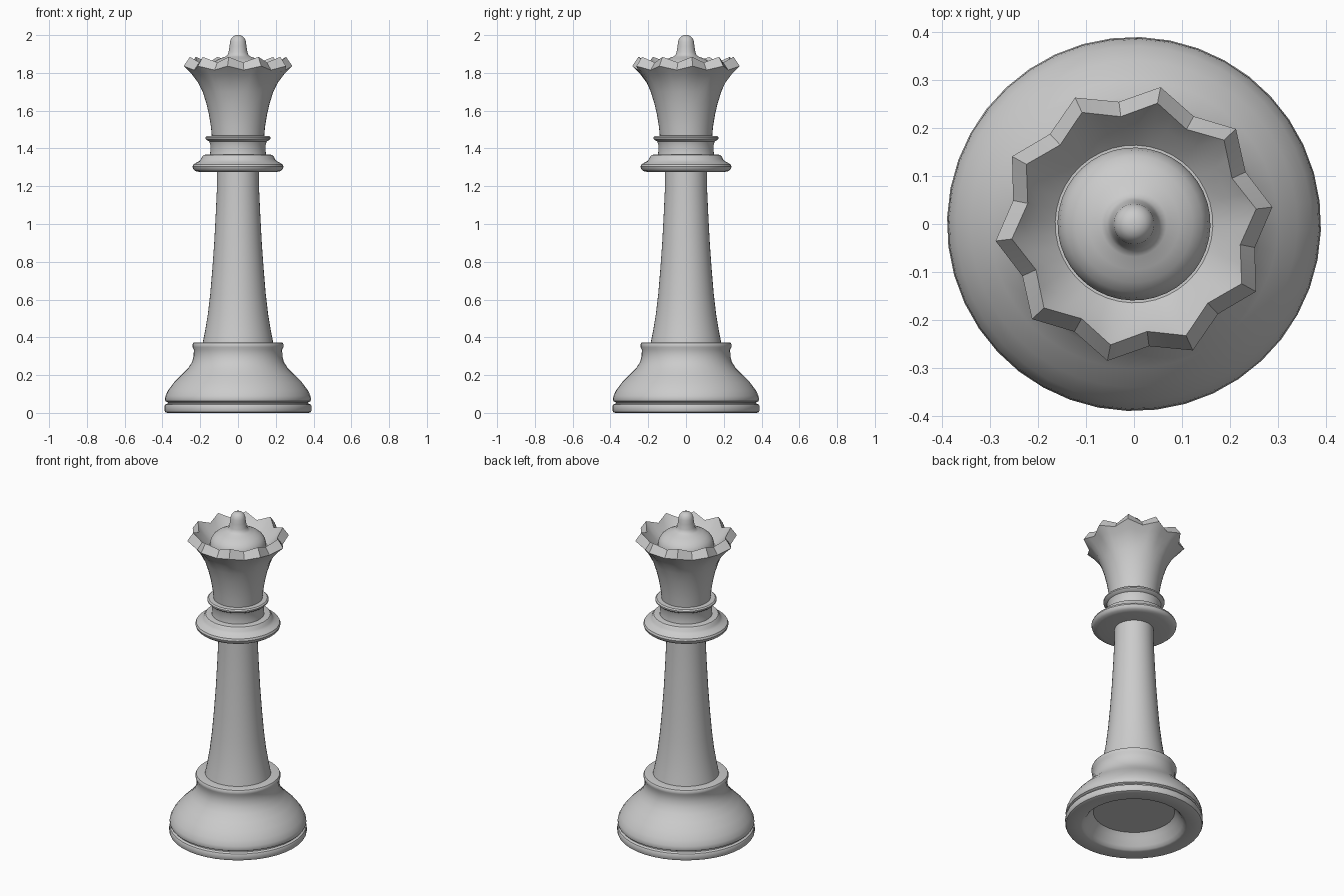
import bpy, bmesh
from math import sin, cos, pi, radians
from mathutils import Vector

cube = bpy.data.objects.get("Cube")
if cube:
    bpy.data.objects.remove(cube)

SEGMENTS = 40
START = radians(7)

grey = bpy.data.materials.new("light_grey")
grey.use_nodes = True
grey.diffuse_color = (0.6, 0.6, 0.6, 1)
grey.node_tree.nodes["Principled BSDF"].inputs["Base Color"].default_value = (0.6, 0.6, 0.6, 1)


def ring(r, z):
    """Plain circle of points."""
    return [Vector((r * cos(START + 2 * pi * i / SEGMENTS),
                    r * sin(START + 2 * pi * i / SEGMENTS), z)) for i in range(SEGMENTS)]


def star(peak_r, peak_z, notch_r, notch_z):
    """Ring of ten peaks and ten notches joined by straight edges."""
    corners = []
    for i in range(20):
        a = START + pi * i / 10
        r, z = (notch_r, notch_z) if i % 2 else (peak_r, peak_z)
        corners.append(Vector((r * cos(a), r * sin(a), z)))
    points = []
    for i, c in enumerate(corners):
        points += [c, (c + corners[(i + 1) % 20]) / 2]
    return points


def skin(name, rings, angle=35):
    """Bridge successive rings; a ring of zero radius closes to a point."""
    bm = bmesh.new()
    loops = [[bm.verts.new(p) for p in pts] for pts in rings]
    for a, b in zip(loops, loops[1:]):
        for i in range(SEGMENTS):
            j = (i + 1) % SEGMENTS
            bm.faces.new((a[i], a[j], b[j], b[i]))
    bmesh.ops.remove_doubles(bm, verts=bm.verts, dist=1e-5)
    mesh = bpy.data.meshes.new(name)
    bm.to_mesh(mesh)
    bm.free()
    mesh.materials.append(grey)
    obj = bpy.data.objects.new(name, mesh)
    bpy.context.collection.objects.link(obj)
    bpy.ops.object.select_all(action='DESELECT')
    obj.select_set(True)
    bpy.context.view_layer.objects.active = obj
    bpy.ops.object.shade_smooth_by_angle(angle=radians(angle))
    return obj


def lathe(name, profile, angle=35):
    return skin(name, [ring(r, z) for r, z in profile], angle)


# Hollow foot, groove and bell, from the underside upwards
lathe("base", [(0, .085), (.23, .085), (.25, .06), (.275, .02), (.29, .004), (.30, 0),
               (.375, 0), (.385, .004), (.389, .012), (.389, .036), (.385, .044), (.372, .05),
               (.372, .056), (.384, .062), (.387, .072), (.384, .09), (.37, .12), (.34, .16),
               (.30, .2), (.265, .235), (.243, .27), (.235, .3), (.234, .335), (.24, .348),
               (.241, .362), (.236, .371), (.228, .373), (.17, .373)])

# Tapered column
lathe("shaft", [(.188, .365), (.175, .43), (.16, .52), (.147, .63), (.136, .76),
                (.126, .9), (.118, 1.05), (.112, 1.18), (.11, 1.3)])

# Wide collar
lathe("collar", [(.1, 1.275), (.2, 1.275), (.225, 1.28), (.237, 1.29), (.241, 1.304),
                 (.236, 1.316), (.222, 1.324), (.206, 1.332), (.196, 1.343), (.19, 1.357),
                 (.183, 1.365), (.17, 1.368), (.12, 1.368)])

# Neck with a thin ring
lathe("neck", [(.15, 1.36), (.147, 1.38), (.147, 1.42), (.153, 1.438), (.166, 1.444),
               (.173, 1.451), (.173, 1.459), (.166, 1.466), (.13, 1.468)], 40)

# Flared crown with a bevelled zigzag rim and an open bowl
skin("crown", [ring(.138, 1.46), ring(.144, 1.52), ring(.154, 1.58), ring(.168, 1.64),
               ring(.187, 1.7), star(.214, 1.75, .208, 1.75), star(.248, 1.795, .232, 1.785),
               star(.29, 1.836, .256, 1.815), star(.256, 1.885, .225, 1.855),
               star(.215, 1.83, .2, 1.82), ring(.164, 1.785), ring(.14, 1.785)], 30)

# Domed top and finial
lathe("dome_and_finial", [(.158, 1.775), (.159, 1.8), (.154, 1.825), (.142, 1.845),
                          (.122, 1.862), (.095, 1.876), (.068, 1.886), (.056, 1.894),
                          (.05, 1.91), (.045, 1.94), (.042, 1.965), (.036, 1.983),
                          (.024, 1.995), (.01, 2), (0, 2)], 50)
